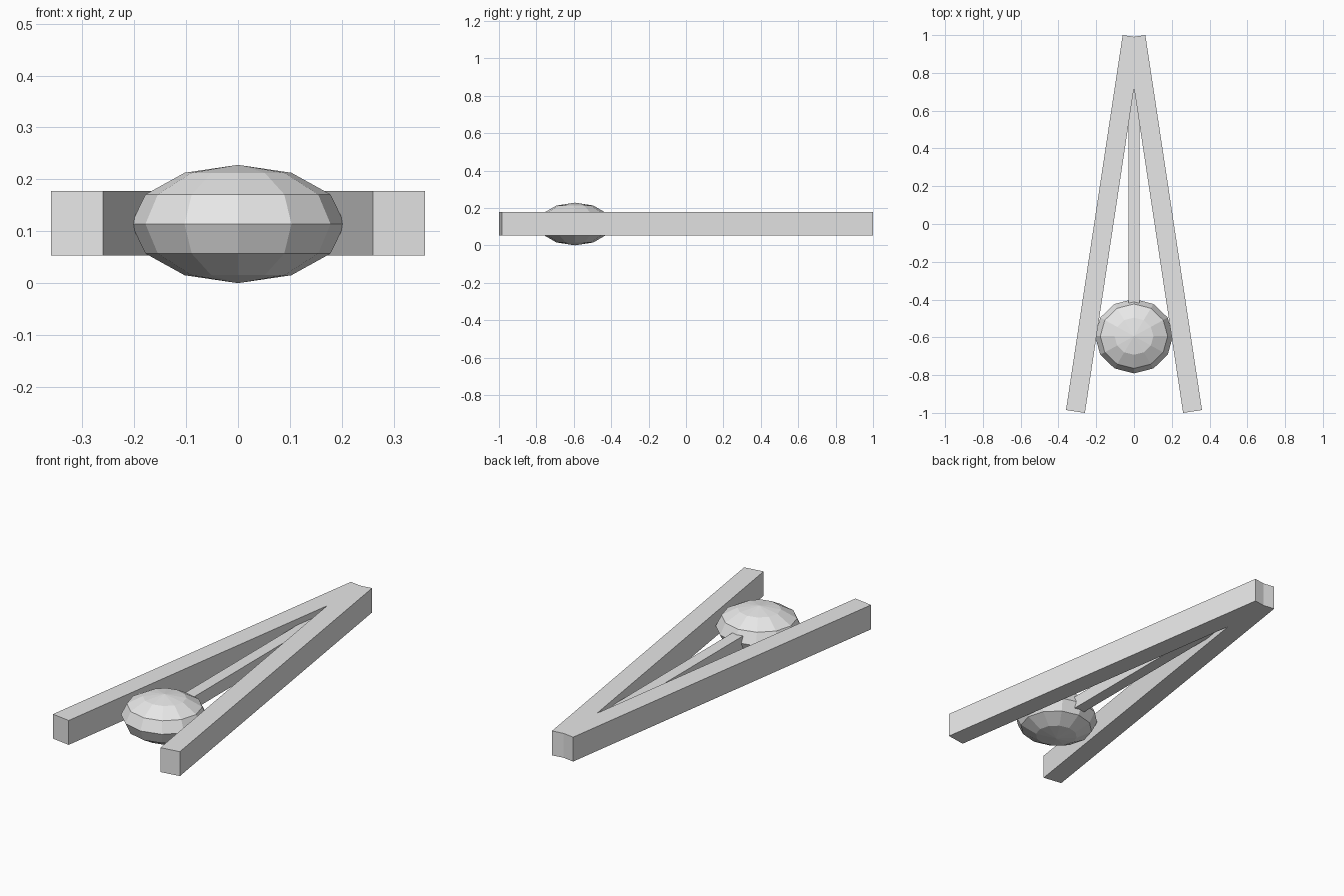
import bpy, bmesh
from mathutils import Matrix

cube = bpy.data.objects.get("Cube")
if cube:
    bpy.data.objects.remove(cube, do_unlink=True)

# Single light grey material
grey = bpy.data.materials.new("light_grey")
grey.use_nodes = True
grey.diffuse_color = (0.8, 0.8, 0.8, 1)
grey.node_tree.nodes["Principled BSDF"].inputs["Base Color"].default_value = (0.8, 0.8, 0.8, 1)


def make_object(name, bm):
    bmesh.ops.recalc_face_normals(bm, faces=bm.faces)
    mesh = bpy.data.meshes.new(name)
    bm.to_mesh(mesh)
    bm.free()
    mesh.materials.append(grey)
    obj = bpy.data.objects.new(name, mesh)
    bpy.context.collection.objects.link(obj)
    return obj


def slab(name, outline, bottom, top):
    """Extrude a flat outline upwards into a bar."""
    bm = bmesh.new()
    face = bm.faces.new([bm.verts.new((x, y, bottom)) for x, y in outline])
    new = bmesh.ops.extrude_face_region(bm, geom=[face])["geom"]
    verts = [v for v in new if isinstance(v, bmesh.types.BMVert)]
    bmesh.ops.translate(bm, verts=verts, vec=(0, 0, top - bottom))
    return make_object(name, bm)


# Two splayed bars crossing at the back
bar = [(0.26, -1.0), (0.36, -0.985), (0.06, 1.0), (-0.04, 0.985)]
for side, sign in (("left", 1), ("right", -1)):
    slab(side + "_bar", [(sign * x, y) for x, y in bar], 0.053, 0.178)

# Thin rod down the middle, from the crossing into the bead
slab("centre_rod", [(-0.03, -0.5), (0.03, -0.5), (0.03, 0.75), (-0.03, 0.75)], 0.083, 0.147)

# Flattened faceted bead between the bars
bm = bmesh.new()
bmesh.ops.create_uvsphere(bm, u_segments=12, v_segments=6, radius=1)
bmesh.ops.transform(bm, verts=bm.verts, matrix=Matrix.Translation((0, -0.594, 0.114))
                    @ Matrix.Diagonal((0.206, 0.197, 0.114, 1)))
make_object("bead", bm)
